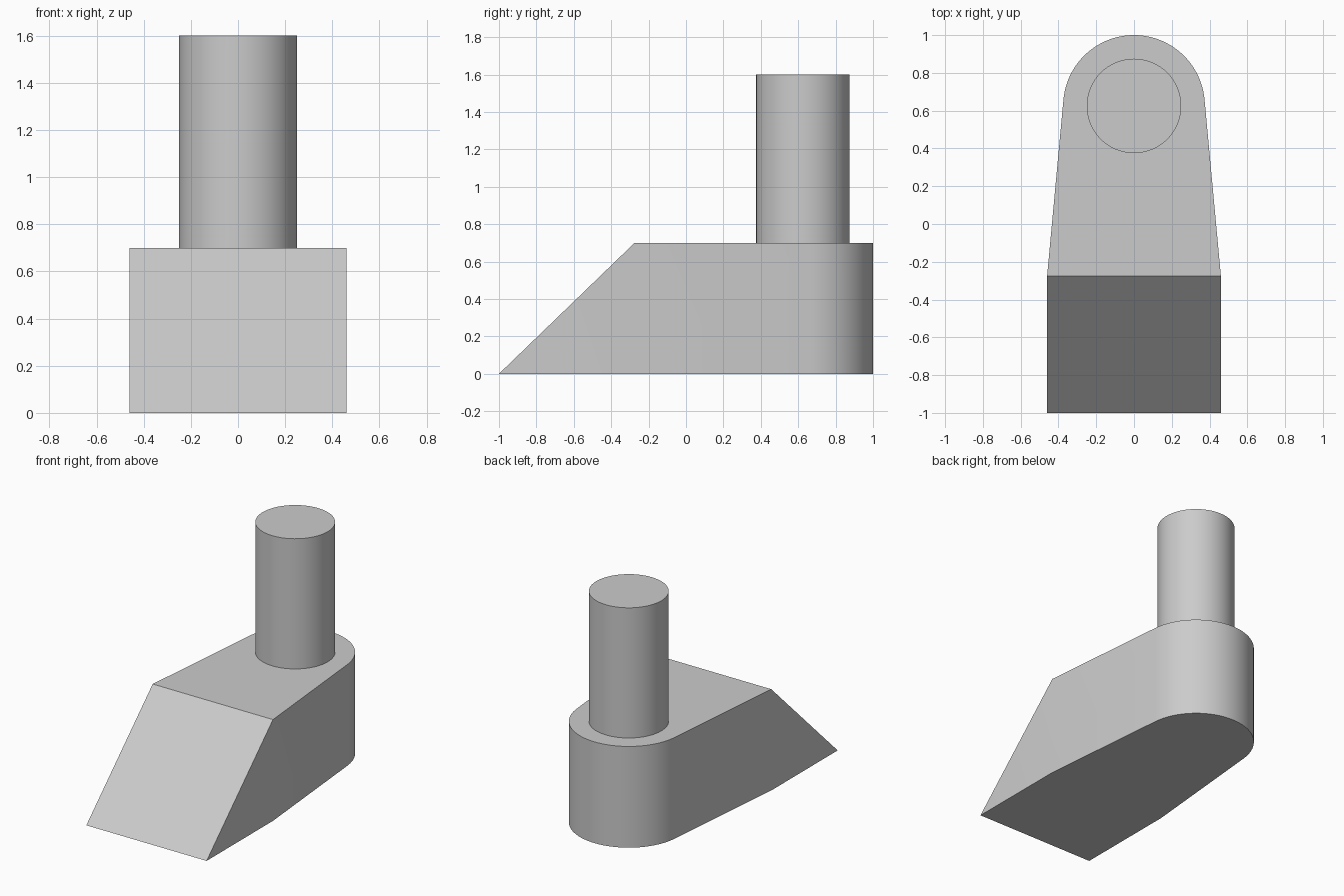
import bpy
import bmesh
from math import acos, atan2, cos, hypot, pi, radians, sin

cube = bpy.data.objects.get("Cube")
if cube:
    bpy.data.objects.remove(cube, do_unlink=True)

HALF_WIDTH, HEIGHT = 0.46, 0.70
TOE_Y, CREST_Y = -1.0, -0.275
PIN_Y, HEEL_RADIUS = 0.625, 0.375
PIN_RADIUS, PIN_TOP = 0.25, 1.6
ARC_STEPS = 48

grey = bpy.data.materials.new("plain grey")
grey.use_nodes = True
colour = (0.6, 0.6, 0.6, 1)
grey.diffuse_color = colour
grey.node_tree.nodes["Principled BSDF"].inputs["Base Color"].default_value = colour


def finish(obj):
    obj.data.materials.append(grey)
    bpy.ops.object.select_all(action="DESELECT")
    obj.select_set(True)
    bpy.context.view_layer.objects.active = obj
    bpy.ops.object.shade_smooth_by_angle(angle=radians(30))


# Wedge base: straight toe, tapering sides tangent to a round heel
dy = CREST_Y - PIN_Y
start = atan2(dy, HALF_WIDTH) + acos(HEEL_RADIUS / hypot(HALF_WIDTH, dy))
outline = [(HALF_WIDTH, TOE_Y), (HALF_WIDTH, CREST_Y)]
for i in range(ARC_STEPS + 1):
    a = start + (pi - 2 * start) * i / ARC_STEPS
    outline.append((HEEL_RADIUS * cos(a), PIN_Y + HEEL_RADIUS * sin(a)))
outline += [(-HALF_WIDTH, CREST_Y), (-HALF_WIDTH, TOE_Y)]

bm = bmesh.new()
floor = bm.faces.new([bm.verts.new((x, y, 0)) for x, y in outline])
extruded = bmesh.ops.extrude_face_region(bm, geom=[floor], use_keep_orig=True)
top = [v for v in extruded["geom"] if isinstance(v, bmesh.types.BMVert)]
for v in top:
    v.co.z = HEIGHT
    # Pull the upper toe corners back to the crest to form the ramp
    v.co.y = max(v.co.y, CREST_Y)
bmesh.ops.remove_doubles(bm, verts=bm.verts[:], dist=0.0001)
bmesh.ops.recalc_face_normals(bm, faces=bm.faces[:])
mesh = bpy.data.meshes.new("wedge_base")
bm.to_mesh(mesh)
bm.free()
base = bpy.data.objects.new("wedge_base", mesh)
bpy.context.collection.objects.link(base)
finish(base)

# Upright round pin above the heel
bpy.ops.mesh.primitive_cylinder_add(
    vertices=64, radius=PIN_RADIUS, depth=PIN_TOP - HEIGHT,
    location=(0, PIN_Y, (PIN_TOP + HEIGHT) / 2))
pin = bpy.context.object
pin.name = "upright_pin"
finish(pin)
